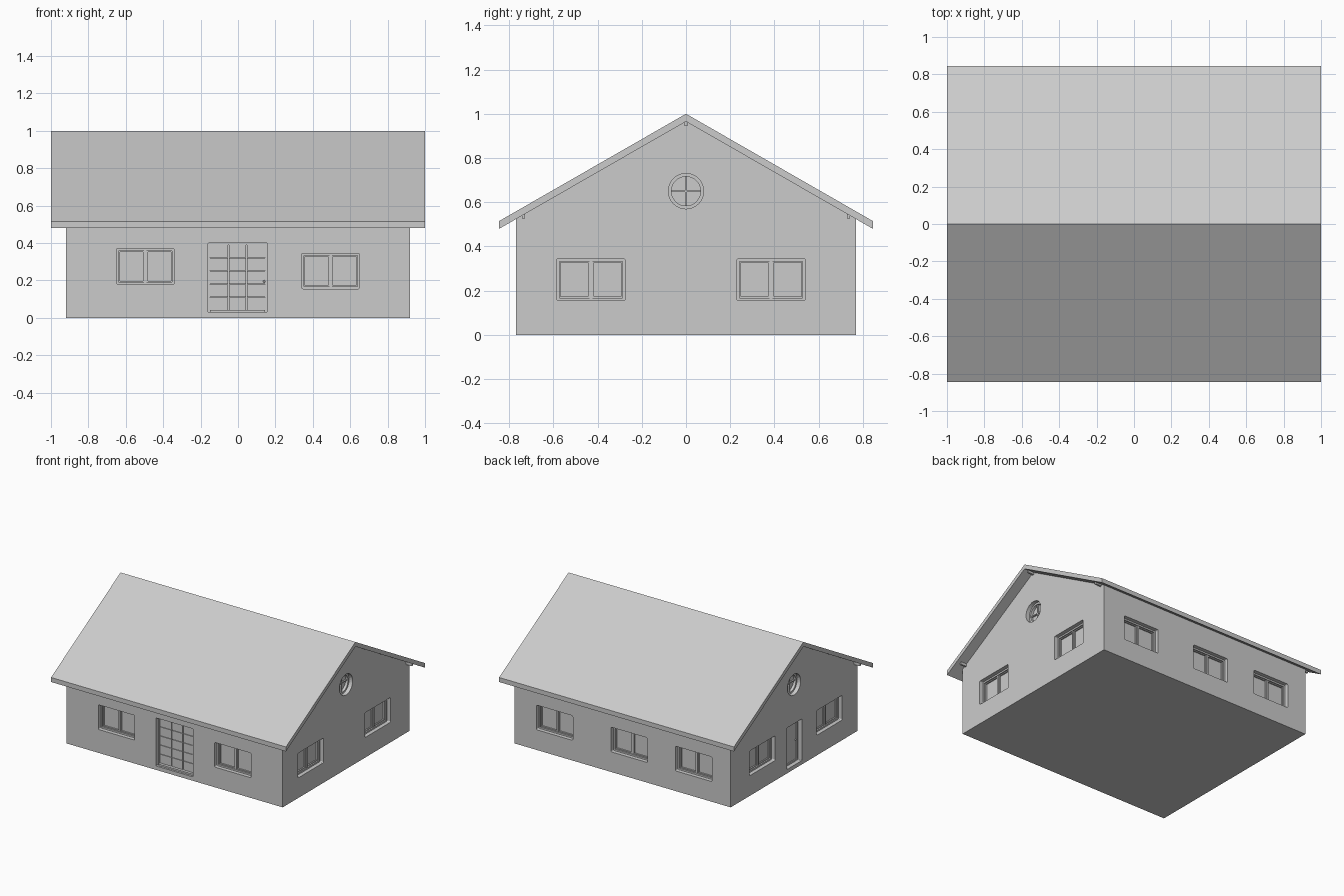
import bpy, bmesh, math
from mathutils import Matrix, Vector

if "Cube" in bpy.data.objects:
    bpy.data.objects.remove(bpy.data.objects["Cube"])

WX, WY = 0.92, 0.77          # half sizes of the walls
RECESS = 0.05
WALLS = {"front": (0, WY), "right": (90, WX), "back": (180, WY), "left": (270, WX)}


def finish(bm, name, smooth=False):
    bmesh.ops.recalc_face_normals(bm, faces=bm.faces)
    me = bpy.data.meshes.new(name)
    bm.to_mesh(me)
    bm.free()
    ob = bpy.data.objects.new(name, me)
    bpy.context.collection.objects.link(ob)
    if smooth:
        bpy.ops.object.select_all(action='DESELECT')
        ob.select_set(True)
        bpy.context.view_layer.objects.active = ob
        bpy.ops.object.shade_smooth_by_angle(angle=math.radians(30))
    return ob


def prism(name, profile, half):
    """Extrude a (y, z) profile along x."""
    bm = bmesh.new()
    f = bm.faces.new([bm.verts.new((-half, y, z)) for y, z in profile])
    new = bmesh.ops.extrude_face_region(bm, geom=[f])["geom"]
    bmesh.ops.translate(bm, vec=(2 * half, 0, 0),
                        verts=[v for v in new if isinstance(v, bmesh.types.BMVert)])
    return finish(bm, name)


def box(bm, x0, x1, y0, y1, z0, z1, m=Matrix(), round_corners=0):
    """Box in wall space: x along the wall, y inward depth, z up."""
    c = Matrix.Translation(((x0 + x1) / 2, (y0 + y1) / 2, (z0 + z1) / 2))
    s = Matrix.Diagonal((x1 - x0, y1 - y0, z1 - z0, 1))
    vs = bmesh.ops.create_cube(bm, size=1, matrix=m @ c @ s)["verts"]
    if round_corners:
        axis = m.to_3x3() @ Vector((0, 1, 0))
        es = [e for e in {e for v in vs for e in v.link_edges}
              if abs((e.verts[0].co - e.verts[1].co).normalized().dot(axis)) > 0.99]
        bmesh.ops.bevel(bm, geom=es, offset=round_corners, segments=3,
                        profile=0.5, affect='EDGES')


def wall_matrix(side):
    angle, dist = WALLS[side]
    return Matrix.Rotation(math.radians(angle), 4, 'Z') @ Matrix.Translation((0, -dist, 0))


def frame(bm, x0, x1, z0, z1, w, y0, y1, m):
    box(bm, x0, x0 + w, y0, y1, z0, z1, m)
    box(bm, x1 - w, x1, y0, y1, z0, z1, m)
    box(bm, x0 + w, x1 - w, y0, y1, z0, z0 + w, m)
    box(bm, x0 + w, x1 - w, y0, y1, z1 - w, z1, m)


cutters = bmesh.new()


def window(side, x0, x1, z0, z1):
    m = wall_matrix(side)
    box(cutters, x0, x1, -0.05, RECESS, z0, z1, m, 0.008)
    bm = bmesh.new()
    mid = (x0 + x1) / 2
    frame(bm, x0, x1, z0, z1, 0.012, 0.03, RECESS + 0.005, m)
    box(bm, mid - 0.007, mid + 0.007, 0.034, RECESS + 0.005, z0 + 0.012, z1 - 0.012, m)
    for a, b in ((x0 + 0.012, mid - 0.007), (mid + 0.007, x1 - 0.012)):
        frame(bm, a, b, z0 + 0.012, z1 - 0.012, 0.006, 0.04, RECESS + 0.005, m)
    finish(bm, side + "_window")


def knob(name, m, x, y, z):
    bm = bmesh.new()
    bmesh.ops.create_uvsphere(bm, u_segments=12, v_segments=8, radius=0.006,
                              matrix=m @ Matrix.Translation((x, y, z)))
    finish(bm, name, True)


def round_window(side, z, r, n=32):
    m = wall_matrix(side) @ Matrix.Translation((0, 0, z))
    turn = Matrix.Rotation(math.pi / 2, 4, 'X')
    bmesh.ops.create_cone(cutters, cap_ends=True, segments=n, radius1=r, radius2=r,
                          depth=2 * RECESS, matrix=m @ turn)
    bm = bmesh.new()
    section = ((r, 0.03), (r - 0.014, 0.03), (r - 0.014, 0.055), (r, 0.055))
    rings = [[bm.verts.new(m @ Vector((q * math.cos(t), y, q * math.sin(t)))) for q, y in section]
             for t in (2 * math.pi * i / n for i in range(n))]
    for i in range(n):
        a, b = rings[i - 1], rings[i]
        for k in range(4):
            bm.faces.new((a[k - 1], a[k], b[k], b[k - 1]))
    q = r - 0.01
    box(bm, -0.004, 0.004, 0.038, 0.055, -q, q, m)
    box(bm, -q, q, 0.039, 0.055, -0.004, 0.004, m)
    finish(bm, side + "_round_window", True)


# Windows on all four sides (x is measured along each wall as seen from outside)
window("front", -0.65, -0.34, 0.18, 0.37)
window("front", 0.34, 0.65, 0.155, 0.345)
for x in (-0.735, -0.10, 0.45):
    window("back", x, x + 0.31, 0.155, 0.345)
for x in (-0.585, 0.23):
    window("right", x, x + 0.31, 0.155, 0.345)
for x in (-0.54, 0.275):
    window("left", x, x + 0.31, 0.155, 0.345)
for side in ("right", "left"):
    round_window(side, 0.65, 0.08)

# Front door: frame, three tall leaves split into panels, sill
m = wall_matrix("front")
box(cutters, -0.16, 0.155, -0.05, RECESS, 0.03, 0.40, m, 0.004)
bm = bmesh.new()
frame(bm, -0.16, 0.155, 0.03, 0.40, 0.01, 0.032, RECESS + 0.005, m)
box(bm, -0.15, 0.145, 0.015, RECESS + 0.005, 0.025, 0.042, m)
finish(bm, "front_door_frame")
bm = bmesh.new()
for x0, x1 in ((-0.15, -0.053), (-0.047, 0.042), (0.048, 0.145)):
    for i in range(5):
        z = 0.042 + i * 0.07
        box(bm, x0, x1, 0.037, RECESS + 0.005, z, z + 0.067, m)
finish(bm, "front_door")
knob("front_door_knob", m, 0.14, 0.032, 0.195)

# Narrow side door
m = wall_matrix("left")
box(cutters, -0.085, 0.095, -0.05, RECESS, 0.03, 0.35, m, 0.004)
bm = bmesh.new()
frame(bm, -0.085, 0.095, 0.03, 0.35, 0.012, 0.032, RECESS + 0.005, m)
box(bm, -0.073, 0.083, 0.04, RECESS + 0.005, 0.042, 0.338, m)
finish(bm, "side_door")
knob("side_door_knob", m, 0.07, 0.036, 0.19)

# Gabled walls with the openings cut out
walls = prism("walls", [(-WY, 0), (WY, 0), (WY, 0.525), (0, 0.97), (-WY, 0.525)], WX)
cutter = finish(cutters, "opening_cutter")
cutter.hide_render = True
mod = walls.modifiers.new("openings", 'BOOLEAN')
mod.operation = 'DIFFERENCE'
mod.solver = 'EXACT'
mod.object = cutter
bpy.context.view_layer.objects.active = walls
bpy.ops.object.modifier_apply(modifier=mod.name)
bpy.data.objects.remove(cutter)

# Roof and the small beams under it
prism("roof", [(-0.845, 0.48), (0, 0.965), (0.845, 0.48),
               (0.845, 0.515), (0, 1.0), (-0.845, 0.515)], 1.0)
for name, y, z in (("ridge_beam", 0, 0.945), ("front_beam", -0.735, 0.527), ("back_beam", 0.735, 0.527)):
    prism(name, [(y - 0.007, z), (y + 0.007, z), (y + 0.007, z + 0.03), (y - 0.007, z + 0.03)], 0.97)
